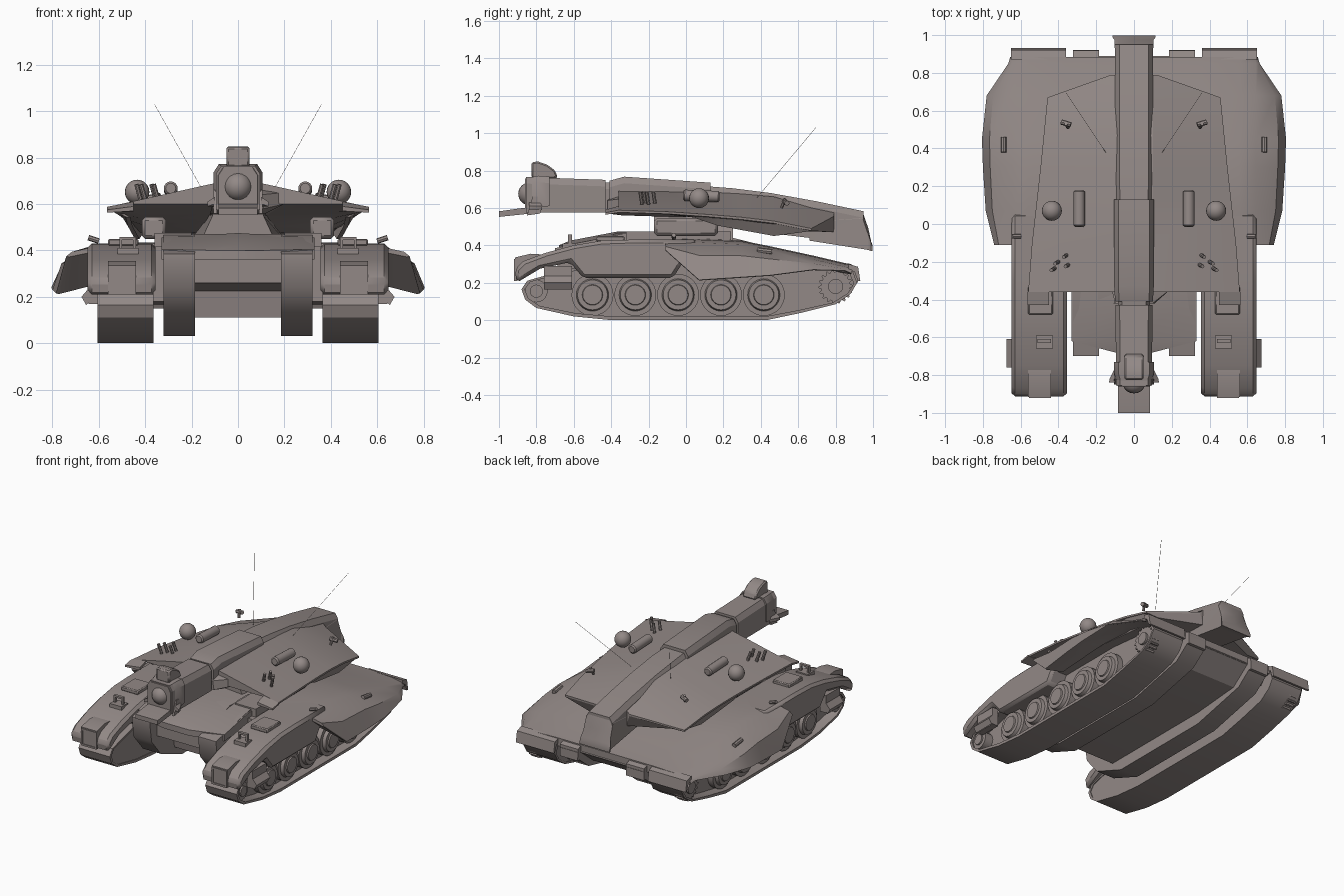
import bpy, bmesh, math
from mathutils import Vector

if "Cube" in bpy.data.objects:
    bpy.data.objects.remove(bpy.data.objects["Cube"])

mat = bpy.data.materials.new("warm_grey")
mat.diffuse_color = (0.29, 0.25, 0.24, 1)
mat.use_nodes = True
mat.node_tree.nodes["Principled BSDF"].inputs["Base Color"].default_value = mat.diffuse_color


def finish(name, bm, mirror=False, bevel=0, angle=32):
    bmesh.ops.recalc_face_normals(bm, faces=bm.faces)
    me = bpy.data.meshes.new(name)
    bm.to_mesh(me)
    bm.free()
    me.materials.append(mat)
    me.shade_smooth()
    me.set_sharp_from_angle(angle=math.radians(angle))
    ob = bpy.data.objects.new(name, me)
    bpy.context.collection.objects.link(ob)
    if bevel:
        b = ob.modifiers.new("bevel", 'BEVEL')
        b.width, b.segments, b.limit_method = bevel, 1, 'ANGLE'
    if mirror:
        ob.modifiers.new("mirror", 'MIRROR')
    return ob


def rings(name, sections, cap=True, **kw):
    """Skin a list of closed point rings."""
    bm = bmesh.new()
    vs = [[bm.verts.new(p) for p in s] for s in sections]
    n = len(vs[0])
    for a, b in zip(vs, vs[1:]):
        for i in range(n):
            j = (i + 1) % n
            bm.faces.new((a[i], a[j], b[j], b[i]))
    if cap:
        bm.faces.new(vs[0])
        bm.faces.new(vs[-1])
    return finish(name, bm, **kw)


def prism(name, prof, x0, x1, **kw):
    """Side profile of (y, z) points pushed along x."""
    return rings(name, [[(x, y, z) for y, z in prof] for x in (x0, x1)], **kw)


def loft(name, stations, **kw):
    """Stations of (y, half outline) running top centre to bottom centre."""
    out = []
    for y, half in stations:
        ring = [(x, y, z) for x, z in half]
        ring += [(-x, y, z) for x, z in reversed(half) if x > 0]
        out.append(ring)
    return rings(name, out, **kw)


def box(name, x0, x1, y0, y1, z0, z1, **kw):
    return prism(name, [(y0, z0), (y1, z0), (y1, z1), (y0, z1)], x0, x1, **kw)


def rod(name, a, b, r, r2=None, seg=16, **kw):
    a, b = Vector(a), Vector(b)
    d = b - a
    bm = bmesh.new()
    bmesh.ops.create_cone(bm, cap_ends=True, segments=seg, radius1=r,
                          radius2=r if r2 is None else r2, depth=d.length)
    bm.transform(d.to_track_quat('Z', 'Y').to_matrix().to_4x4())
    bmesh.ops.translate(bm, vec=(a + b) / 2, verts=bm.verts)
    return finish(name, bm, **kw)


def ball(name, c, r, **kw):
    bm = bmesh.new()
    bmesh.ops.create_uvsphere(bm, u_segments=20, v_segments=12, radius=r)
    bmesh.ops.translate(bm, vec=c, verts=bm.verts)
    return finish(name, bm, **kw)


# Outer tracks: belt ring, recessed core, wheels
belt = [(-.80, .225), (-.85, .21), (-.88, .165), (-.86, .11), (-.80, .065), (-.60, .02),
        (-.40, 0), (.43, 0), (.62, .04), (.80, .085), (.88, .14), (.915, .20), (.89, .265),
        (.82, .28), (.45, .32), (-.45, .32)]
inner = [(.02 + (y - .02) * .98, .16 + (z - .16) * .88) for y, z in belt]
rings("track_belt", [[(x, y, z) for y, z in p] for x, p in
      ((.365, belt), (.605, belt), (.605, inner), (.365, inner), (.365, belt))],
      cap=False, mirror=True)
prism("track_core", inner, .37, .535, mirror=True)
for i in range(5):
    y = -.5 + i * .229
    rod("wheel_tyre", (.53, y, .135), (.575, y, .135), .112, seg=28, mirror=True)
    rod("wheel_rim", (.57, y, .135), (.597, y, .135), .088, .08, seg=28, mirror=True)
    rod("wheel_hub", (.59, y, .135), (.605, y, .135), .058, .052, seg=24, mirror=True)
rod("idler_wheel", (.53, -.8, .155), (.595, -.8, .155), .06, seg=20, mirror=True)
rod("idler_hub", (.59, -.8, .155), (.605, -.8, .155), .035, seg=16, mirror=True)
teeth = [(.8 + r * math.cos(i * math.pi / 36), .18 + r * math.sin(i * math.pi / 36))
         for i in range(72) for r in [.092 if i % 4 < 2 else .078]]
prism("drive_sprocket", teeth, .53, .59, mirror=True)
rod("sprocket_hub", (.58, .8, .18), (.605, .8, .18), .04, seg=16, mirror=True)

# Front fenders and their fittings
prism("front_fender", [(-.905, .20), (-.915, .27), (-.87, .315), (-.75, .36), (-.6, .40),
      (-.45, .425), (-.3, .43), (.06, .43), (-.07, .225), (-.55, .225), (-.62, .31),
      (-.78, .275)], .355, .648, mirror=True, bevel=.018)
prism("headlight_box", [(-.915, .21), (-.915, .335), (-.83, .355), (-.75, .35), (-.8, .27)],
      .44, .56, mirror=True)
for x in (.44, .545):
    box("headlight_frame", x, x + .012, -.92, -.9, .21, .325, mirror=True)
for z in (.21, .315):
    box("headlight_frame_bar", .44, .557, -.92, -.9, z, z + .012, mirror=True)
prism("fender_side_box", [(-.76, .17), (-.61, .17), (-.61, .29), (-.76, .29)], .60, .645,
      mirror=True)
rings("fender_side_tilted_box", [[(.645, y, .235), (.625, y, .195), (.655, y, .165),
      (.675, y, .2)] for y in (-.76, -.61)], mirror=True)
box("fender_hatch", .43, .56, -.48, -.33, .42, .45, mirror=True, bevel=.006)
box("tow_plate", .43, .52, -.66, -.59, .385, .41, mirror=True)
for x in (.44, .5):
    box("tow_loop_post", x, x + .012, -.63, -.61, .39, .455, mirror=True)
box("tow_loop_bar", .44, .512, -.63, -.61, .445, .458, mirror=True)
rod("fender_side_lamp", (.60, -.065, .44), (.645, -.065, .455), .012, seg=8, mirror=True)

# Inner treads and centre hull
prism("inner_tread", [(-.7, .37), (-.7, .385), (-.45, .44), (-.3, .47), (-.17, .47), (.2, .41),
      (.85, .28), (.92, .26), (.9, .2), (.8, .12), (.4, .03), (-.35, .03), (-.58, .12),
      (-.68, .24)], .185, .322, mirror=True)
prism("centre_hull", [(-.62, .26), (-.62, .38), (-.36, .47), (.25, .44), (.85, .29),
      (.89, .25), (.75, .14), (.4, .11), (-.43, .11), (-.45, .225)], -.19, .19)
prism("hull_bridge", [(-.36, .18), (-.36, .42), (.1, .42), (.45, .37), (.86, .27),
      (.8, .2), (.4, .15)], -.38, .38)
loft("hull_nose", [(-.68, [(0, .40), (.10, .40), (.10, .36), (0, .36)]),
     (-.62, [(0, .425), (.33, .405), (.33, .36), (0, .36)]),
     (-.36, [(0, .475), (.33, .455), (.33, .38), (0, .38)]),
     (.1, [(0, .475), (.33, .45), (.33, .38), (0, .38)])])

# Swept armour shell over the rear
shell = []
for y, xm, zt, ze in ((-.11, .74, .425, .375), (.07, .785, .43, .215), (.3, .80, .42, .23),
                      (.45, .805, .39, .24), (.68, .78, .34, .27), (.85, .665, .30, .265),
                      (.885, .655, .295, .25)):
    s = xm - .645
    shell.append((y, [(0, zt + .005), (.36, zt + .005), (.56, zt), (.645, zt - .015),
                      (.645 + s * .75, zt - .015 - (zt - ze) * .32), (xm, ze),
                      (xm - .012, ze - .003), (.642, min(zt - .035, ze + .03)),
                      (.6, zt - .05), (0, zt - .05)]))
loft("rear_armour_shell", shell, angle=40)
prism("rear_flap", [(.87, .30), (.92, .285), (.932, .21), (.918, .21), (.90, .26), (.87, .265)],
      .36, .65, mirror=True)
prism("rear_tread_cap", [(.86, .30), (.918, .28), (.92, .2), (.86, .2)], .185, .322, mirror=True)
rod("shell_grip", (.69, .38, .375), (.69, .46, .365), .015, seg=8, mirror=True)

# Turret ring and side pods beneath the wings
loft("turret_base", [(-.17, [(0, .59), (.11, .59), (.11, .55), (.17, .42), (0, .42)]),
     (.25, [(0, .57), (.14, .57), (.14, .53), (.24, .40), (0, .40)])])
box("turret_under_pod", .31, .415, -.17, .17, .45, .545, mirror=True, bevel=.015)
box("turret_low_box", .2, .36, -.32, .24, .42, .475, mirror=True)

# Winged turret: thin sloped plates, underside dropping toward the rear
wing = []
for y, xe, zr, ze, zb in ((-.36, .56, .69, .588, .60), (-.1, .54, .688, .58, .565),
                          (.12, .515, .685, .565, .54), (.3, .495, .675, .55, .505),
                          (.47, .478, .66, .53, .475), (.67, .458, .60, .49, .475),
                          (.79, .12, .575, .555, .47)):
    wing.append((y, [(0, zr), (.1, zr), (xe, ze), (xe, ze - .012), (xe * .8, zb), (0, zb)]))
loft("turret_wings", wing, angle=15)
rings("wing_front_flap", [[(.45, y, a), (.565, y, b), (.565, y, b - .012), (.45, y, a - .02)]
      for y, a, b in ((-.43, .59, .575), (-.36, .61, .588))], mirror=True)
loft("turret_collar", [(-.42, [(0, .66), (.1, .64), (.11, .58), (0, .57)]),
     (-.34, [(0, .68), (.2, .65), (.2, .60), (.12, .56), (0, .56)]),
     (0, [(0, .68), (.2, .65), (.2, .58), (.12, .55), (0, .55)])])
rings("wing_skirt", [[(x, y, t), (x - .02, y, t), (x - .05, y, b), (x - .03, y, b)]
      for y, x, t, b in ((.05, .515, .56, .545), (.17, .505, .555, .505),
                         (.47, .475, .53, .45), (.66, .458, .49, .475))], mirror=True)

# Long gun housing down the middle


def housing(w, zb, zt, c=.035):
    return [(0, zt), (w - .022, zt), (w, zt - c), (w, zb), (0, zb)]


loft("gun_housing_front", [(-.855, housing(.095, .575, .765)), (-.43, housing(.098, .575, .75))])
loft("gun_housing_collar", [(-.43, housing(.085, .585, .735)), (-.33, housing(.085, .575, .745))])
loft("gun_housing_middle", [(-.41, housing(.1, .575, .745)), (-.33, housing(.105, .57, .767)),
     (.13, housing(.105, .53, .735))])
loft("gun_housing_rear", [(.12, housing(.095, .5, .715)), (.25, housing(.1, .49, .705)),
     (.45, housing(.1, .465, .68)), (.7, housing(.1, .435, .635)), (.95, housing(.1, .385, .582))])
loft("gun_housing_tail", [(.66, housing(.1, .425, .56)), (.945, housing(.102, .38, .578)),
     (.975, housing(.104, .375, .49)), (.99, housing(.115, .37, .42, .01)),
     (.998, housing(.115, .368, .40, .01))])
box("gun_side_rail", .1, .112, -.3, .1, .6, .66, mirror=True)

# Gun head
ball("lens_ball", (0, -.835, .675), .062)
loft("head_collar", [(-.86, housing(.085, .60, .757)), (-.79, housing(.105, .60, .772)),
     (-.73, housing(.105, .61, .768))])
prism("sight_hood", [(-.825, .76), (-.825, .845), (-.79, .848), (-.74, .83), (-.70, .80),
      (-.685, .76)], -.05, .05, bevel=.008)
prism("front_tongue", [(-1, .552), (-1, .582), (-.87, .60), (-.78, .60), (-.78, .575)],
      -.085, .085)
prism("head_fin", [(-.85, .56), (-.78, .57), (-.76, .66), (-.82, .66)], .09, .105, mirror=True)
rings("head_fin_tip", [[(.1, y, .60), (x, y, .59), (x, y, .61), (.1, y, .63)]
      for y, x in ((-.84, .132), (-.82, .13), (-.77, .105))], mirror=True)

# Fittings on the wings
ball("sensor_ball", (.435, .07, .652), .053, mirror=True)
rod("wing_canister", (.29, -.015, .668), (.29, .18, .66), .03, mirror=True, bevel=.008)
rod("antenna", (.15, .38, .655), (.36, .695, 1.03), .001, seg=4, mirror=True)
for x, y in ((.355, -.165), (.345, -.215), (.42, -.235), (.40, -.2)):
    rod("smoke_tube", (x, y, .62), (x + .018, y - .01, .685), .01, seg=8, mirror=True)
rod("wing_lamp", (.335, .525, .635), (.385, .54, .625), .014, seg=8, mirror=True)
rod("wing_lamp_short", (.35, .51, .6), (.36, .53, .65), .009, seg=8, mirror=True)
